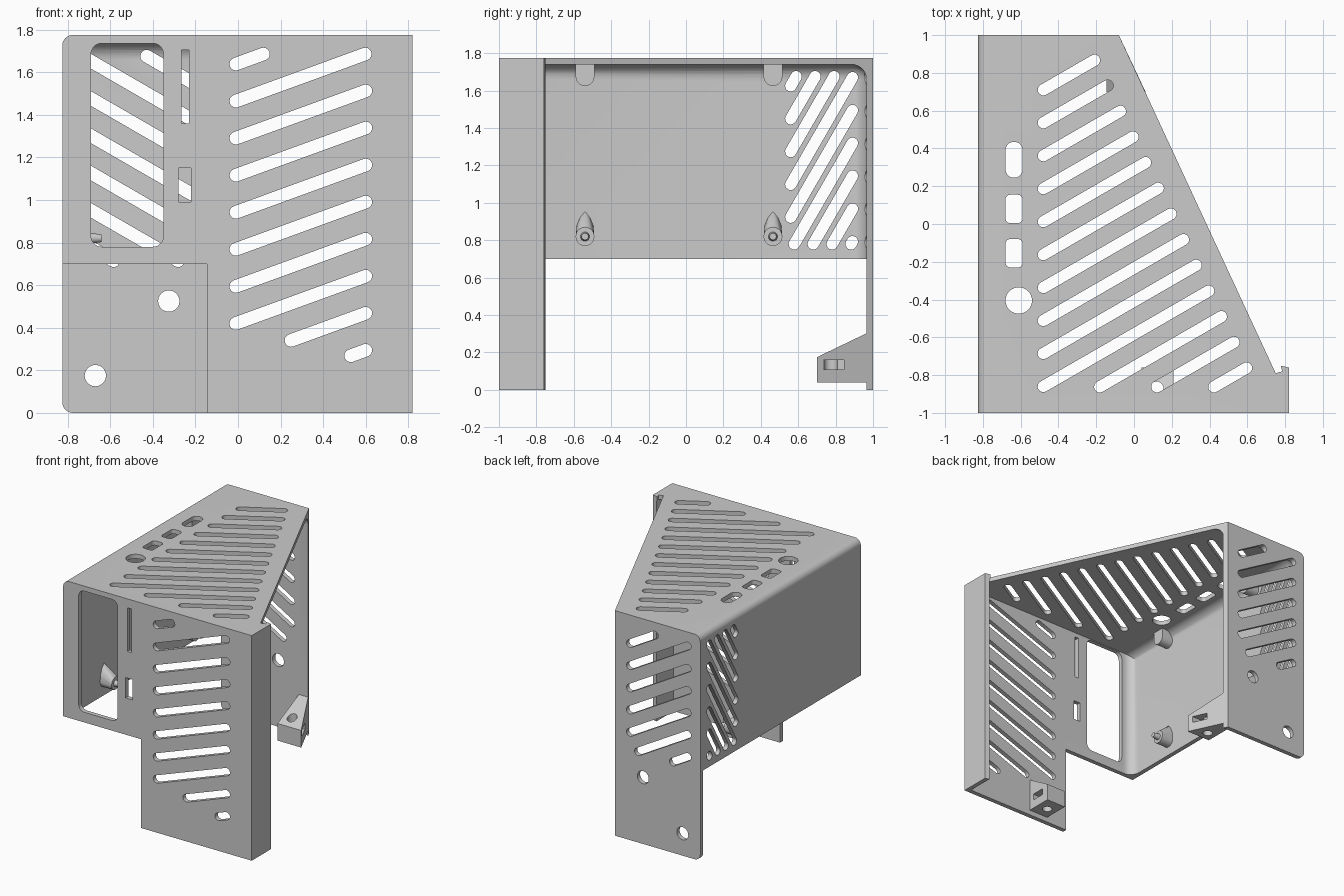
import bpy, bmesh
from math import sin, cos, tan, pi, radians
from mathutils import Vector

if "Cube" in bpy.data.objects:
    bpy.data.objects.remove(bpy.data.objects["Cube"])

grey = bpy.data.materials.new("light_grey")
grey.diffuse_color = (0.6, 0.6, 0.6, 1)
grey.use_nodes = True
grey.node_tree.nodes["Principled BSDF"].inputs["Base Color"].default_value = grey.diffuse_color
AXES = {'x': lambda u, v, w: (w, u, v), 'y': lambda u, v, w: (u, w, v), 'z': lambda u, v, w: (u, v, w)}


def finish(name, bm):
    bmesh.ops.recalc_face_normals(bm, faces=bm.faces)
    me = bpy.data.meshes.new(name)
    bm.to_mesh(me)
    bm.free()
    me.materials.append(grey)
    ob = bpy.data.objects.new(name, me)
    bpy.context.collection.objects.link(ob)
    return ob


def prisms(name, items):
    """Each item is (outline, axis, start, end)."""
    bm = bmesh.new()
    for pts, axis, a, b in items:
        lo = [bm.verts.new(AXES[axis](u, v, a)) for u, v in pts]
        hi = [bm.verts.new(AXES[axis](u, v, b)) for u, v in pts]
        bm.faces.new(lo)
        bm.faces.new(hi)
        for i in range(len(pts)):
            j = (i + 1) % len(pts)
            bm.faces.new((lo[i], lo[j], hi[j], hi[i]))
    return finish(name, bm)


def boolean(ob, cutter, op='DIFFERENCE'):
    m = ob.modifiers.new("cut", 'BOOLEAN')
    m.object, m.operation, m.solver = cutter, op, 'EXACT'
    dg = bpy.context.evaluated_depsgraph_get()
    me = bpy.data.meshes.new_from_object(ob.evaluated_get(dg))
    ob.modifiers.clear()
    ob.data = me
    bpy.data.objects.remove(cutter)


def arc(c, r, a0, a1, n=8):
    return [(c[0] + r * cos(a0 + (a1 - a0) * i / n), c[1] + r * sin(a0 + (a1 - a0) * i / n)) for i in range(n + 1)]


def circle(c, r, n=32):
    return arc(c, r, 0, 2 * pi, n)[:-1]


def rrect(u0, v0, u1, v1, r=0):
    if not r:
        return [(u0, v0), (u1, v0), (u1, v1), (u0, v1)]
    cs = [(u1 - r, v1 - r), (u0 + r, v1 - r), (u0 + r, v0 + r), (u1 - r, v0 + r)]
    return [p for i, c in enumerate(cs) for p in arc(c, r, i * pi / 2, (i + 1) * pi / 2)]


def vents(poly, angle, through, gap, r=0.03):
    """Parallel round-ended slots whose centre lines fill a convex counter-clockwise region."""
    a = radians(angle)
    d, out = Vector((cos(a), sin(a))), []
    for k in range(-25, 26):
        p = Vector((through[0], through[1] + k * gap))
        t0, t1 = -9.0, 9.0
        for i, q in enumerate(poly):
            q = Vector(q)
            e = Vector(poly[(i + 1) % len(poly)]) - q
            n = Vector((-e.y, e.x))
            s, h = n.dot(d), n.dot(p - q)
            if abs(s) < 1e-9:
                if h < 0:
                    t1 = -99
            elif s > 0:
                t0 = max(t0, -h / s)
            else:
                t1 = min(t1, -h / s)
        if t1 - t0 > 0.004:
            out.append(arc(p + d * t1, r, a - pi / 2, a + pi / 2) + arc(p + d * t0, r, a + pi / 2, a + 1.5 * pi))
    return out


# Shell: footprint with a small lip, rounded on the left edges
shell = prisms("vented_shell", [([(-.825, -1), (.82, -1), (.82, -.76), (.777, -.75), (.785, -.78),
                                  (.75, -.79), (-.08, 1), (-.825, 1)], 'z', 0, 1.775)])
boolean(shell, prisms("outer_rounding", [(rrect(-.825, 0, 3, 1.775, .05), 'y', -2, 2)]), 'INTERSECT')

# Inner cavity with filleted left and back corners
bm = bmesh.new()
bmesh.ops.create_cube(bm, size=1)
for v in bm.verts:
    v.co = (-.79 if v.co.x < 0 else .785, .965 if v.co.y > 0 else -.965, 1.74 if v.co.z > 0 else -1)
edges = []
for e in bm.edges:
    a, b = e.verts[0].co, e.verts[1].co
    left = a.x < 0 and b.x < 0
    top = a.z > 0 and b.z > 0
    back = a.y > 0 and b.y > 0
    if (left and top) or (back and top) or (left and abs(a.z - b.z) > 1):
        edges.append(e)
bmesh.ops.bevel(bm, geom=edges, offset=.08, segments=8, profile=.5, affect='EDGES')
boolean(shell, finish("cavity", bm))

# Lower left opening, leaving only the back wall
boolean(shell, prisms("lower_opening", [(rrect(-2, -1, -.145, .70), 'y', -2, .965)]))

# Vents, windows and holes
front = vents([(-.01, .42), (.25, .34), (.6, .25), (.6, 1.685), (-.01, 1.685)], 20, (-.01, .42), .174)
front += [rrect(-.69, .78, -.35, 1.735, .05), rrect(-.265, 1.36, -.23, 1.705), rrect(-.28, .99, -.22, 1.15)]
back = vents(rrect(-.715, .715, -.21, 1.675), -30, (-.42, 1.67), .175)
back += [circle((-.325, .525), .05), circle((-.67, .175), .05)]
side = vents(rrect(.56, .78, .89, 1.675), 60, (.89, 1.67), .1755)
top = vents([(-.48, -.862), (.645, -.862), (-.205, .867), (-.48, .867)], 30, (-.48, -.86), .1745)
top += [circle((-.61, -.405), .07), rrect(-.68, .245, -.59, .435, .044),
        rrect(-.68, .005, -.59, .155, .025), rrect(-.68, -.23, -.59, -.08, .025)]
cuts = [(p, 'y', -1.05, -.93) for p in front] + [(p, 'y', .87, 1.05) for p in back]
cuts += [(p, 'x', -.9, -.755) for p in side] + [(p, 'z', 1.7, 1.85) for p in top]
boolean(shell, prisms("openings", cuts))
smooth = [shell]

# Wedge brackets with screw hole and nut slot
for name, sy, plan, hole, x0, x1, depth, nut in (
        ("back_bracket", 1, [(-.145, .6), (.108, .6), (-.08, 1), (-.145, 1)], (-.07, .775), -.08, .3, .70, (.735, .845)),
        ("front_bracket", -1, rrect(.04, -1, .21, -.6), (.12, -.87), .1, .3, .76, (.82, .925))):
    wedge = [(sy * y, z) for y, z in ((.97, .04), (depth, .04), (depth, .175), (.97, .305))]
    bracket = prisms(name, [(plan, 'z', 0, .5)])
    boolean(bracket, prisms("wedge", [(wedge, 'x', -1, 1)]), 'INTERSECT')
    boolean(bracket, prisms("screw_hole", [(circle(hole, .036), 'z', -.5, .6)]))
    slot = rrect(min(sy * nut[0], sy * nut[1]), .11, max(sy * nut[0], sy * nut[1]), .16)
    boolean(bracket, prisms("nut_slot", [(slot, 'x', x0, x1)]))
    smooth.append(bracket)

# Posts on the left wall: pointed base with tapered pin, and a stop under the top
for name, y in (("front", -.54), ("back", .465)):
    bm = bmesh.new()
    rim = circle((y, .82), .05)
    base = rim + [(y - .045, .88), (y + .045, .88), (y - .027, .925), (y + .027, .925), (y, .96)]
    for pts, x in ((rim, -.69), (base, -.80)):
        for u, v in pts:
            bm.verts.new((x, u, v))
    bmesh.ops.convex_hull(bm, input=bm.verts)
    smooth.append(finish(name + "_post", bm))

    bm = bmesh.new()
    rings = [[bm.verts.new((x, u, v)) for u, v in circle((y, .82), r, 24)] for x, r in ((-.70, .026), (-.64, .018))]
    for ring in rings:
        bm.faces.new(ring)
    for i in range(24):
        j = (i + 1) % 24
        bm.faces.new((rings[0][i], rings[0][j], rings[1][j], rings[1][i]))
    smooth.append(finish(name + "_pin", bm))

    stop = [(y + .05, 1.75), (y - .05, 1.75)] + arc((y, 1.675), .05, pi, 2 * pi, 16)
    smooth.append(prisms(name + "_stop", [(stop, 'x', -.80, -.69)]))

for ob in smooth:
    bpy.ops.object.select_all(action='DESELECT')
    ob.select_set(True)
    bpy.context.view_layer.objects.active = ob
    bpy.ops.object.shade_smooth_by_angle(angle=radians(30))
